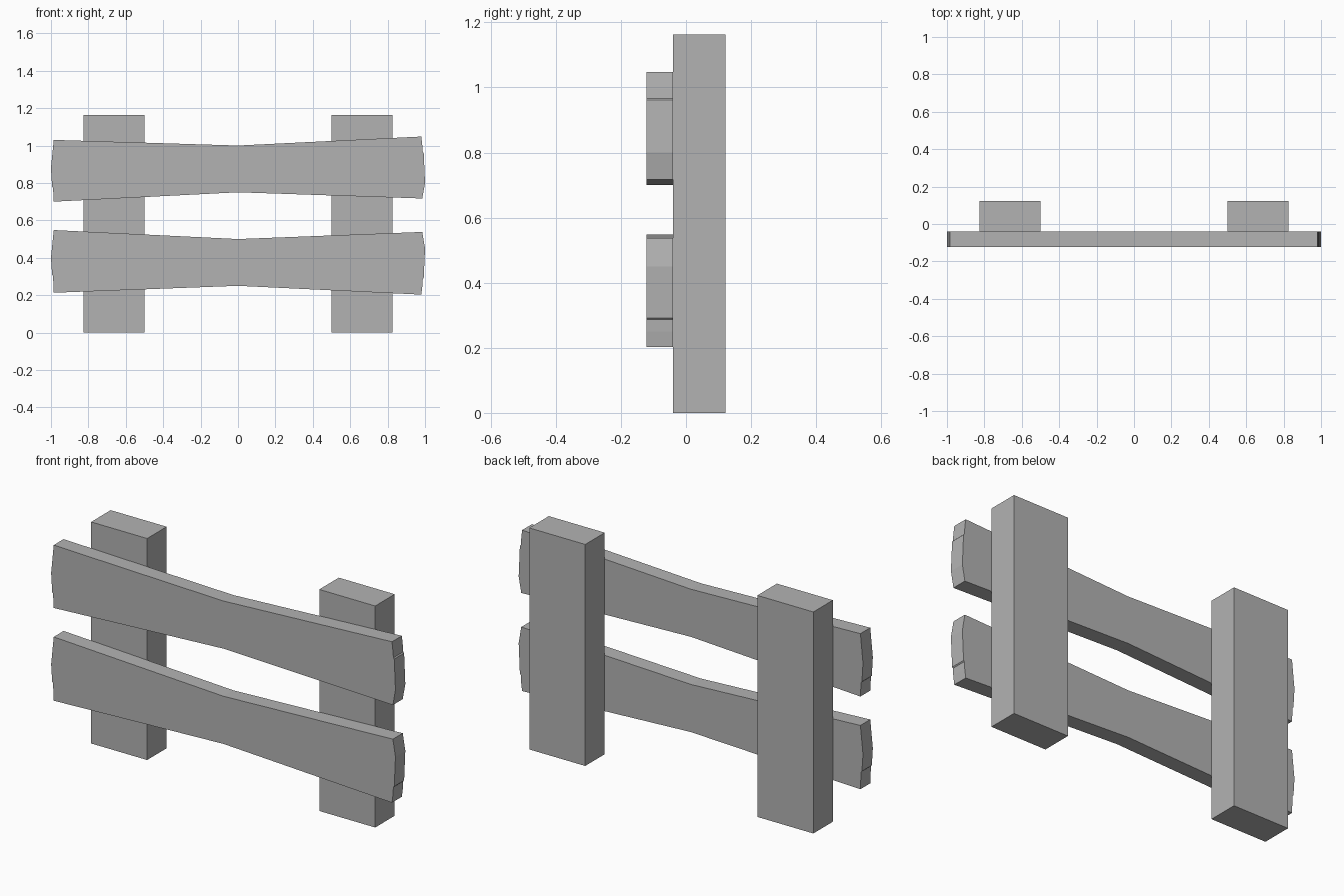
import bpy, bmesh

cube = bpy.data.objects.get("Cube")
if cube:
    bpy.data.objects.remove(cube, do_unlink=True)

grey = bpy.data.materials.new("plain_grey")
grey.use_nodes = True
grey.diffuse_color = (0.45, 0.45, 0.45, 1)
grey.node_tree.nodes["Principled BSDF"].inputs["Base Color"].default_value = grey.diffuse_color

FRONT, MIDDLE, BACK = -0.122, -0.04, 0.122


def extrude_outline(name, outline, y0, y1):
    """Solid made from an (x, z) outline pushed from y0 to y1."""
    bm = bmesh.new()
    face = bm.faces.new([bm.verts.new((x, y0, z)) for x, z in outline])
    new = bmesh.ops.extrude_face_region(bm, geom=[face])["geom"]
    bmesh.ops.translate(bm, vec=(0, y1 - y0, 0),
                        verts=[v for v in new if isinstance(v, bmesh.types.BMVert)])
    bmesh.ops.recalc_face_normals(bm, faces=bm.faces[:])
    mesh = bpy.data.meshes.new(name)
    bm.to_mesh(mesh)
    bm.free()
    mesh.materials.append(grey)
    obj = bpy.data.objects.new(name, mesh)
    bpy.context.collection.objects.link(obj)
    return obj


def rail(name, centre, left_end, right_end):
    """Plank narrowing to the middle, with rough-cut ends (top to bottom)."""
    outline = [(0, centre + 0.125)] + left_end + [(0, centre - 0.125)] + right_end[::-1]
    extrude_outline(name, outline, FRONT, MIDDLE)


# Two upright posts
for name, side in (("left_post", 1), ("right_post", -1)):
    outline = [(side * x, z) for x, z in ((0.5, 0), (0.825, 0), (0.825, 1.163), (0.5, 1.163))]
    extrude_outline(name, outline, MIDDLE, BACK)

# Two rails across the front
rail("upper_rail", 0.875,
     [(-0.985, 1.03), (-0.992, 0.96), (-1, 0.88), (-0.994, 0.78), (-0.989, 0.775), (-0.985, 0.7)],
     [(0.98, 1.048), (0.986, 0.995), (0.988, 0.966), (0.993, 0.961), (1, 0.8), (0.985, 0.717)])
rail("lower_rail", 0.375,
     [(-0.985, 0.548), (-0.992, 0.48), (-1, 0.4), (-0.994, 0.31), (-0.989, 0.305), (-0.985, 0.213)],
     [(0.985, 0.538), (1, 0.45), (0.993, 0.292), (0.988, 0.287), (0.986, 0.25), (0.98, 0.203)])
